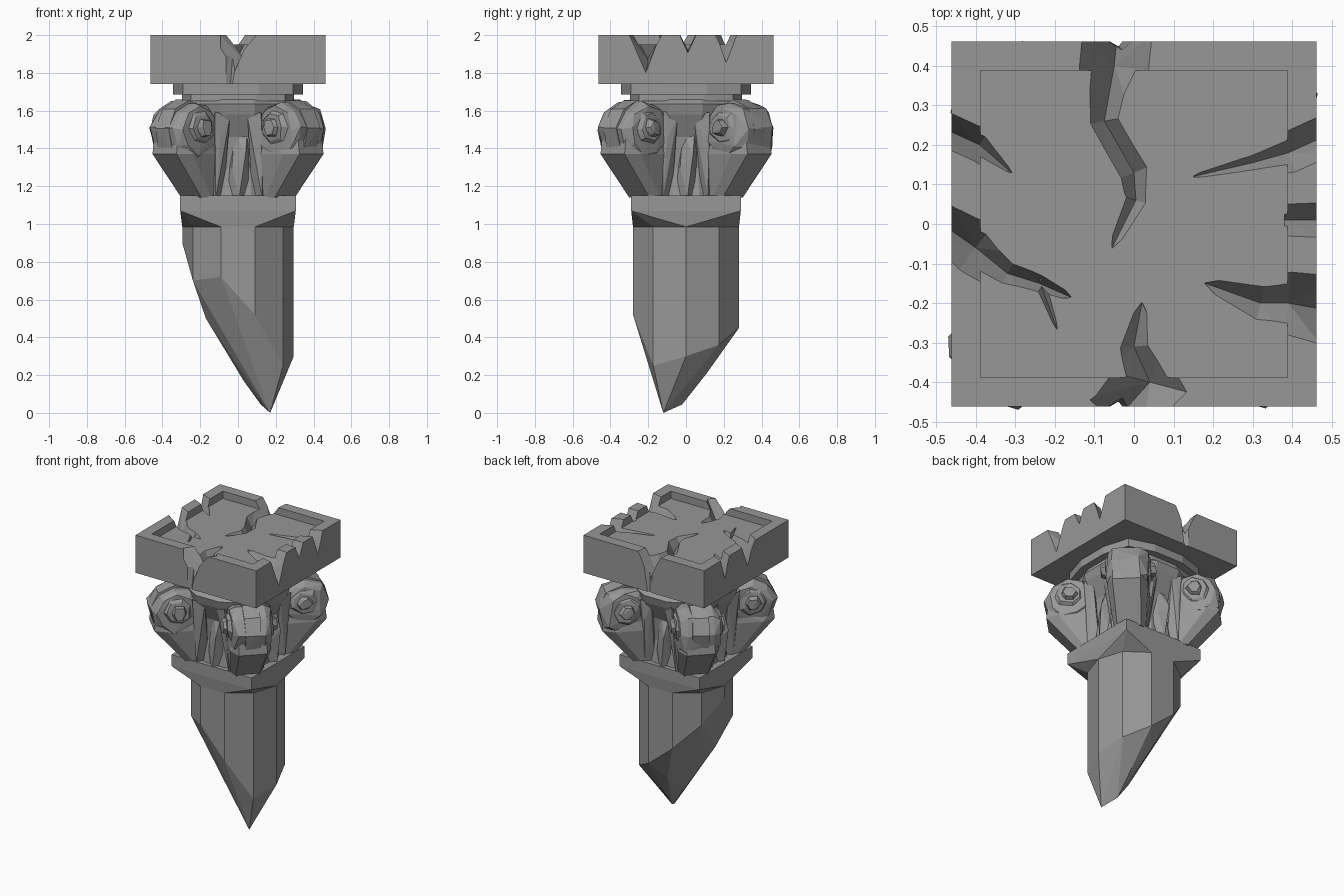
import bpy, bmesh, math, random
from mathutils import Vector, Matrix

if "Cube" in bpy.data.objects:
    bpy.data.objects.remove(bpy.data.objects["Cube"])

random.seed(4)
stone = bpy.data.materials.new("grey stone")
stone.diffuse_color = (0.31, 0.31, 0.31, 1)
stone.use_nodes = True
stone.node_tree.nodes["Principled BSDF"].inputs["Base Color"].default_value = stone.diffuse_color


def finish(name, bm):
    bmesh.ops.recalc_face_normals(bm, faces=bm.faces)
    me = bpy.data.meshes.new(name)
    bm.to_mesh(me)
    bm.free()
    me.materials.append(stone)
    ob = bpy.data.objects.new(name, me)
    bpy.context.collection.objects.link(ob)
    return ob


def hull(name, pts, angle=0.0, jitter=0.0):
    """Convex stone chunk around points, turned about z."""
    rot = Matrix.Rotation(angle, 3, 'Z')
    bm = bmesh.new()
    for p in pts:
        j = Vector([random.uniform(-jitter, jitter) for _ in range(3)])
        bm.verts.new(rot @ (Vector(p) + j))
    bmesh.ops.convex_hull(bm, input=bm.verts[:])
    loose = [v for v in bm.verts if not v.link_faces]
    bmesh.ops.delete(bm, geom=loose, context='VERTS')
    bmesh.ops.dissolve_limit(bm, angle_limit=0.02, verts=bm.verts[:], edges=bm.edges[:])
    return finish(name, bm)


def box(x, y, z0, z1):
    return [(a, b, c) for a in (-x, x) for b in (-y, y) for c in (z0, z1)]


def lathe(name, rings, n, phase=0.0):
    """Closed stack of n-sided rings (radius, z)."""
    bm = bmesh.new()
    rows = [[bm.verts.new((r * math.cos(phase + i * math.tau / n),
                           r * math.sin(phase + i * math.tau / n), z))
             for i in range(n)] for r, z in rings]
    for a, b in zip(rows, rows[1:]):
        for i in range(n):
            k = (i + 1) % n
            bm.faces.new((a[i], a[k], b[k], b[i]))
    bm.faces.new(rows[0])
    bm.faces.new(rows[-1])
    return finish(name, bm)


def crack(path):
    """V-shaped cutter along (x, y, half width, ridge z)."""
    bm = bmesh.new()
    rows = []
    for i, (x, y, w, z) in enumerate(path):
        a, b = path[max(i - 1, 0)], path[min(i + 1, len(path) - 1)]
        d = Vector((b[0] - a[0], b[1] - a[1])).normalized()
        s = Vector((-d.y, d.x)) * w
        rows.append([bm.verts.new(c) for c in ((x + s.x, y + s.y, 2.02),
                                               (x - s.x, y - s.y, 2.02), (x, y, z))])
    for a, b in zip(rows, rows[1:]):
        for i in range(3):
            k = (i + 1) % 3
            bm.faces.new((a[i], a[k], b[k], b[i]))
    bm.faces.new(rows[0])
    bm.faces.new(rows[-1])
    bmesh.ops.triangulate(bm, faces=bm.faces[:])
    return finish("crack_cutter", bm)


def cut(target, cutter):
    mod = target.modifiers.new("cut", 'BOOLEAN')
    mod.operation, mod.solver, mod.object = 'DIFFERENCE', 'EXACT', cutter
    cutter.hide_render = True
    bpy.context.view_layer.objects.active = target
    bpy.ops.object.modifier_apply(modifier=mod.name)
    bpy.data.objects.remove(cutter)


# top slab with sunken panel and cracks
slab = hull("top_slab", box(.462, .462, 1.74, 2.0))
cut(slab, hull("panel_cutter", box(.388, .388, 1.95, 2.1)))
cracks = [
    [(-.04, .50, .10, 1.80), (-.05, .40, .10, 1.86), (-.075, .26, .07, 1.88),
     (0, .13, .07, 1.88), (.005, .06, .06, 1.9), (-.055, -.06, .006, 1.93)],
    [(.50, .23, .06, 1.84), (.39, .18, .06, 1.88), (.30, .155, .05, 1.91), (.15, .12, .006, 1.94)],
    [(.50, .01, .055, 1.9), (.38, .01, .05, 1.92)],
    [(.50, -.22, .10, 1.77), (.39, -.20, .09, 1.86), (.32, -.20, .085, 1.88), (.18, -.15, .006, 1.93)],
    [(-.05, -.50, .09, 1.78), (.04, -.40, .11, 1.86), (0, -.31, .075, 1.89), (.02, -.20, .006, 1.93)],
    [(-.50, .25, .05, 1.84), (-.39, .20, .05, 1.88), (-.31, .13, .006, 1.94)],
    [(-.50, .01, .06, 1.84), (-.40, -.06, .08, 1.87), (-.32, -.125, .06, 1.89),
     (-.24, -.15, .05, 1.9), (-.16, -.185, .006, 1.93)],
    [(-.24, -.14, .04, 1.91), (-.195, -.265, .005, 1.94)],
]
for path in cracks:
    cut(slab, crack(path))
# narrow splits running down the front and back faces of the slab
for s in (-1, 1):
    cut(slab, hull("split_cutter", [(x, s * y, z) for x, y, z in (
        (-.09, .48, 2.02), (.03, .48, 2.02), (-.02, .43, 2.02),
        (-.075, .47, 1.73), (-.025, .47, 1.73), (-.04, .45, 1.73))]))

# neck rings under the slab
corner_pts = [(.11, .345), (.29, .29), (.345, .11)]
for name, k, z0, z1 in (("neck_ring_upper", 1, 1.685, 1.745), ("neck_ring_lower", .86, 1.65, 1.69)):
    hull(name, [(sx * x * k, sy * y * k, z) for x, y in corner_pts
                for sx in (-1, 1) for sy in (-1, 1) for z in (z0, z1)])

# bell-shaped core
lathe("bell_core", [(.27, 1.14), (.25, 1.30), (.27, 1.46), (.33, 1.58), (.345, 1.635), (.30, 1.665)],
      12, math.pi / 12)

# corner scrolls: plank stem, curled head, side rims and eyes
head = [(.40 + .16 * math.cos(a), 1.49 + .16 * math.sin(a))
        for a in (i * math.tau / 9 + .1 for i in range(9))]
for i in range(4):
    ang = math.pi / 4 + i * math.pi / 2
    hull("scroll_stem", [(d, s * w, z) for s in (-1, 1) for d, w, z in (
        (.22, .10, 1.14), (.30, .10, 1.14), (.35, .075, 1.14), (.25, .13, 1.37),
        (.47, .13, 1.37), (.55, .09, 1.37), (.54, .09, 1.45), (.30, .12, 1.45))], ang)
    hull("scroll_head", [(d, s * .085, z) for s in (-1, 1) for d, z in head] +
         [(.40 + (d - .40) * .82, s * .125, 1.49 + (z - 1.49) * .82)
          for s in (-1, 1) for d, z in head], ang, .012)
    # raised band over the curl
    hull("scroll_band", [(.40 + (d - .40) * 1.05, s * .05, 1.49 + (z - 1.49) * 1.04)
                         for s in (-1, 1) for d, z in head], ang, .005)
    for s in (-1, 1):
        for name, r, t0, t1, n in (("scroll_rim", .095, .11, .145, 7), ("scroll_eye", .05, .13, .172, 6)):
            pts = [(.40 + r * k * math.cos(j * math.tau / n), s * t, 1.51 + r * k * math.sin(j * math.tau / n))
                   for j in range(n) for t, k in ((t0, 1.15), (t1, .8))]
            hull(name, pts, ang, .008)

# leaves between the scrolls on each side
for i in range(4):
    ang = i * math.pi / 2
    hull("middle_leaf", [(-.07, -.22, 1.14), (.06, -.22, 1.14), (.01, -.29, 1.14), (-.03, -.27, 1.30),
                         (.04, -.30, 1.36), (-.02, -.24, 1.50), (.05, -.25, 1.50), (.07, -.22, 1.42)], ang, .006)
    for s in (-1, 1):
        hull("side_leaf", [(s * .08, -.22, 1.14), (s * .16, -.22, 1.14), (s * .12, -.28, 1.14),
                           (s * .07, -.24, 1.40), (s * .10, -.31, 1.45), (s * .14, -.22, 1.45),
                           (s * .05, -.30, 1.57), (s * .12, -.32, 1.60)], ang, .008)

# square collar narrowing into the ten-sided shaft
deca = [(.295 * math.cos(i * math.tau / 10), .295 * math.sin(i * math.tau / 10)) for i in range(10)]
hull("collar", box(.306, .29, 1.07, 1.15) + [(x, y, .985) for x, y in deca])

# shaft broken off to a slanted point; lower end height for each corner, starting at +x
ends = [.30, .36, .45, .60, .76, .90, .70, .72, .52, .25]
tip = [(-.17, -.08, .50), (-.05, -.16, .45), (.03, -.02, .17), (.11, .11, .21),
       (.12, -.02, .045), (.17, -.12, 0), (.02, .17, .33)]
hull("broken_shaft", [(x, y, 1.0) for x, y in deca] +
     [(x, y, z) for (x, y), z in zip(deca, ends)] + tip)
